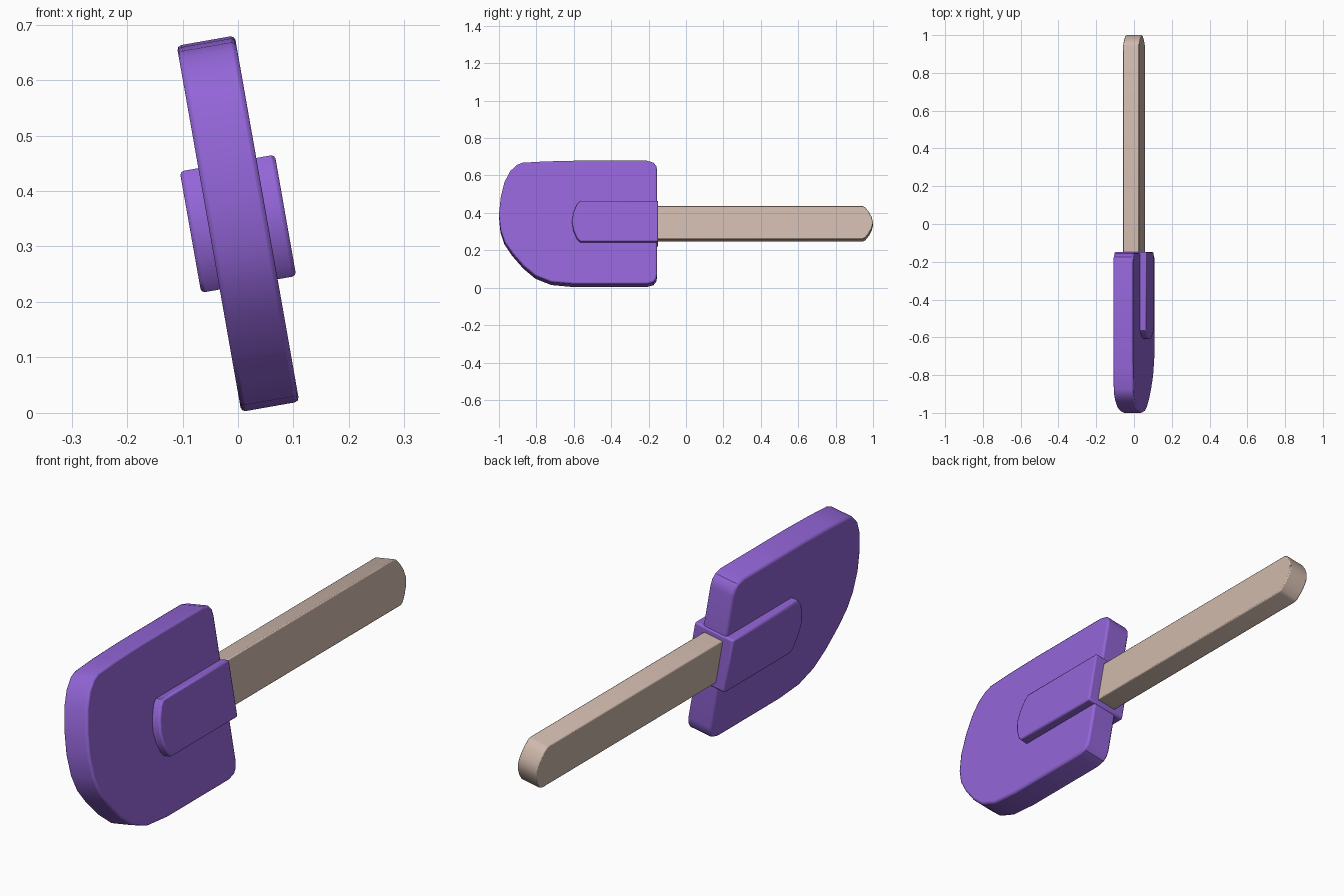
import bpy, bmesh, math
from mathutils import Matrix

if "Cube" in bpy.data.objects:
    bpy.data.objects.remove(bpy.data.objects["Cube"])

TILT = Matrix.Translation((0, 0, 0.341)) @ Matrix.Rotation(math.radians(-10), 4, 'Y')


def material(name, rgb):
    m = bpy.data.materials.new(name)
    m.diffuse_color = (*rgb, 1)
    m.use_nodes = True
    m.node_tree.nodes["Principled BSDF"].inputs["Base Color"].default_value = m.diffuse_color
    return m


def plate(name, outline, half_thick, mat, bevel):
    """Extrude a (y, height) outline across x, tilt it and soften its edges."""
    bm = bmesh.new()
    face = bm.faces.new([bm.verts.new((-half_thick, y, v)) for y, v in outline])
    ext = bmesh.ops.extrude_face_region(bm, geom=[face])
    moved = [g for g in ext['geom'] if isinstance(g, bmesh.types.BMVert)]
    bmesh.ops.translate(bm, vec=(2 * half_thick, 0, 0), verts=moved)
    bmesh.ops.recalc_face_normals(bm, faces=bm.faces)
    bm.transform(TILT)
    me = bpy.data.meshes.new(name)
    bm.to_mesh(me)
    bm.free()
    me.materials.append(mat)
    ob = bpy.data.objects.new(name, me)
    bpy.context.collection.objects.link(ob)
    mod = ob.modifiers.new("soft_edges", 'BEVEL')
    mod.width, mod.segments = bevel, 2
    mod.limit_method, mod.angle_limit = 'ANGLE', math.radians(50)
    bpy.ops.object.select_all(action='DESELECT')
    bpy.context.view_layer.objects.active = ob
    ob.select_set(True)
    bpy.ops.object.shade_smooth_by_angle(angle=math.radians(35))
    return ob


purple = material("purple_rubber", (0.29, 0.13, 0.68))
wood = material("pale_wood", (0.62, 0.48, 0.41))

# Blade: square back corners, one tight and one wide front corner
blade = [(-0.154, 0.28), (-0.159, 0.306), (-0.174, 0.325), (-0.21, 0.335),
         (-0.60, 0.335), (-0.76, 0.331), (-0.875, 0.324), (-0.905, 0.312),
         (-0.94, 0.278), (-0.97, 0.22), (-0.99, 0.14), (-1.0, 0.045),
         (-0.992, -0.04), (-0.97, -0.105), (-0.93, -0.165), (-0.87, -0.235),
         (-0.805, -0.29), (-0.72, -0.324), (-0.60, -0.335), (-0.21, -0.335),
         (-0.174, -0.325), (-0.159, -0.306), (-0.154, -0.28)]
plate("blade", blade, 0.053, purple, 0.008)

# Raised socket on both faces, with a rounded front end
half = [(-0.149, 0.111), (-0.565, 0.111), (-0.583, 0.092), (-0.602, 0.048), (-0.61, 0.0)]
plate("socket", half + [(y, -v) for y, v in half[-2::-1]], 0.087, purple, 0.007)

# Handle with a rounded far end
half = [(-0.25, 0.089), (0.945, 0.089), (0.958, 0.083), (0.978, 0.058), (0.993, 0.03), (1.0, 0.0)]
plate("handle", half + [(y, -v) for y, v in half[-2::-1]], 0.043, wood, 0.004)
